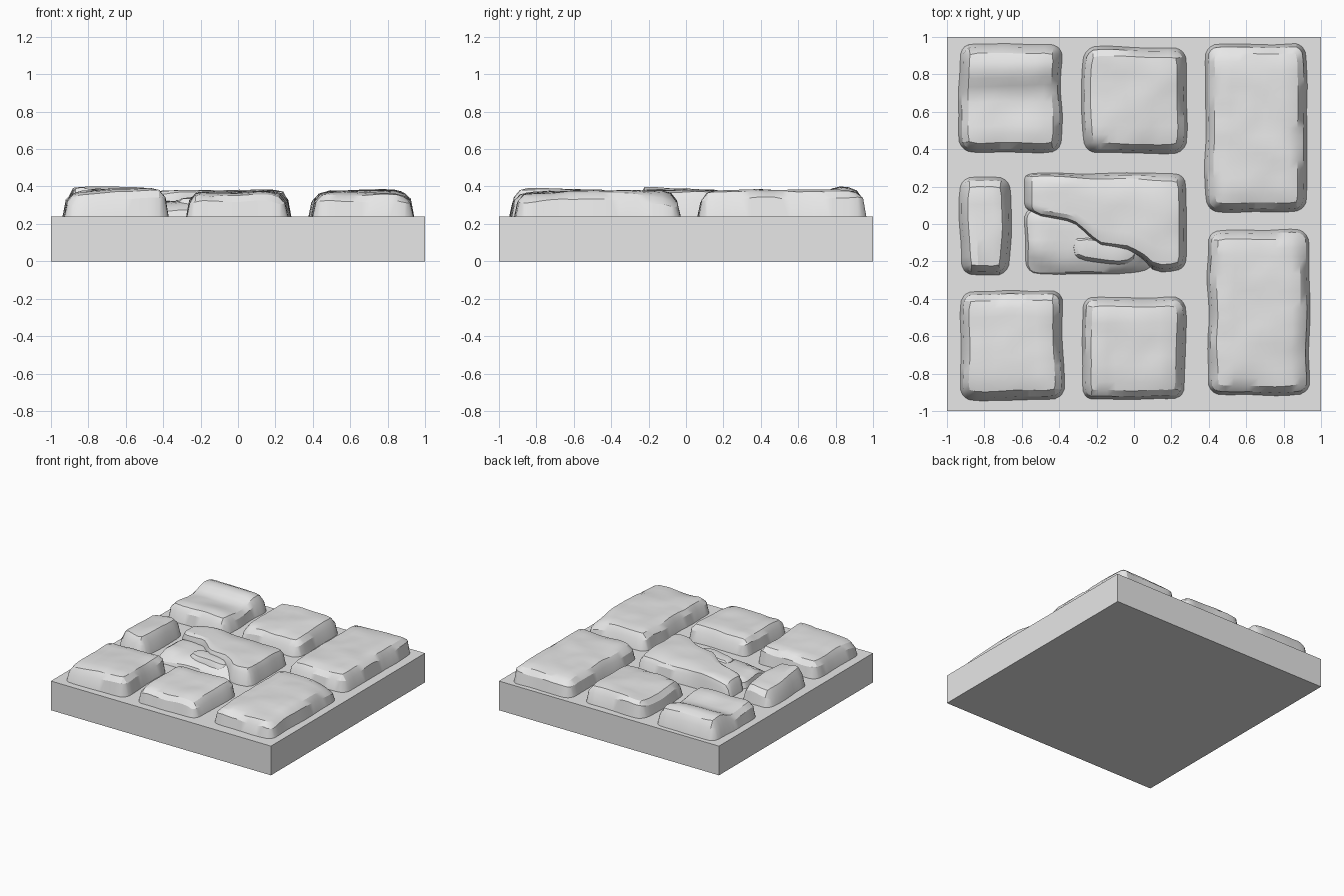
import bpy
import bmesh
import math
import random
from mathutils import Vector, noise

cube = bpy.data.objects.get("Cube")
if cube:
    bpy.data.objects.remove(cube, do_unlink=True)

# One plain stone colour
stone_grey = bpy.data.materials.new("stone_grey")
stone_grey.use_nodes = True
GREY = (0.8, 0.8, 0.8, 1)
stone_grey.diffuse_color = GREY
stone_grey.node_tree.nodes["Principled BSDF"].inputs["Base Color"].default_value = GREY

BASE_TOP = 0.24


def finish(bm, name, smooth=True):
    bmesh.ops.recalc_face_normals(bm, faces=bm.faces)
    mesh = bpy.data.meshes.new(name)
    bm.to_mesh(mesh)
    bm.free()
    mesh.materials.append(stone_grey)
    obj = bpy.data.objects.new(name, mesh)
    bpy.context.collection.objects.link(obj)
    if smooth:
        bpy.ops.object.select_all(action="DESELECT")
        obj.select_set(True)
        bpy.context.view_layer.objects.active = obj
        bpy.ops.object.shade_smooth_by_angle(angle=math.radians(28))
    return obj


def steps(length, insets, pitch=0.045):
    """Grid lines: tight rings at both rims, even spacing between."""
    inner = length - 2 * insets[-1]
    n = max(2, round(inner / pitch))
    middle = [insets[-1] + inner * i / n for i in range(1, n)]
    return insets + middle + [length - d for d in reversed(insets)]


def rounded(p, w, h, r):
    """Pull the corners of a rectangle onto arcs."""
    cx = min(max(p.x, r), w - r)
    cy = min(max(p.y, r), h - r)
    d = p - Vector((cx, cy))
    if abs(d.x) > 1e-6 and abs(d.y) > 1e-6:
        d *= max(abs(d.x), abs(d.y)) / d.length
    return Vector((cx, cy)) + d


def stone(name, x0, x1, y0, y1, top, seed, relief=None, front=None,
          rim=0.055, wobble=0.012, chips=4):
    """A worn block: steep walls, broken bevel and a chiselled top."""
    rng = random.Random(seed)
    w, h = x1 - x0, y1 - y0
    insets = [0.0, 0.022, rim]
    xs, ys = steps(w, insets), steps(h, insets)
    # Sloping cuts knocked off the rim
    cuts = []
    for _ in range(chips):
        a = rng.uniform(0, math.tau)
        cuts.append((math.cos(a), math.sin(a), rng.uniform(0.8, 1.1), rng.uniform(0.05, 0.12)))
    bm = bmesh.new()
    grid = []
    for i, gx in enumerate(xs):
        column = []
        for j, gy in enumerate(ys):
            ring = min(i, j, len(xs) - 1 - i, len(ys) - 1 - j)
            p = rounded(Vector((gx, gy)), w, h, 0.075)
            u, v = 2 * p.x / w - 1, 2 * p.y / h - 1
            x, y = x0 + p.x, y0 + p.y
            if front:
                y = y1 - (y1 - y) * (y1 - front(x)) / h
            n = noise.noise(Vector((x * 5, y * 5, seed * 3.7)))
            m = noise.noise(Vector((x * 5, y * 5, seed * 3.7 + 50)))
            fine = noise.noise(Vector((x * 11, y * 11, seed)))
            z = top + 0.010 * n + 0.005 * fine
            if relief:
                z += relief(u, v)
            for cx, cy, dist, slope in cuts:
                z -= max(0, u * cx + v * cy - dist) * slope
            if ring == 0:
                z = BASE_TOP - 0.03
            elif ring == 1:
                z = BASE_TOP + (z - BASE_TOP) * (0.68 + 0.2 * m)
            elif ring == 2:
                z -= 0.006
            column.append(bm.verts.new((x + wobble * n, y + wobble * m, z)))
        grid.append(column)
    for i in range(len(xs) - 1):
        for j in range(len(ys) - 1):
            bm.faces.new((grid[i][j], grid[i + 1][j], grid[i + 1][j + 1], grid[i][j + 1]))
    return finish(bm, name)


def ramp(t, a, b):
    t = min(max((t - a) / (b - a), 0), 1)
    return t * t * (3 - 2 * t)


# Square base slab
bm = bmesh.new()
bmesh.ops.create_cube(bm, size=1)
for vert in bm.verts:
    vert.co = (vert.co.x * 2, vert.co.y * 2, (vert.co.z + 0.5) * BASE_TOP)
finish(bm, "base_slab", smooth=False)


# Surface relief of the individual blocks
def saddle(u, v):
    return 0.042 * ramp(v, 0.05, 0.5) - 0.02 * ramp(v, 0.55, 1) - 0.01 * ramp(u, 0.2, 1) \
        + 0.018 * ramp(-v, 0.1, 0.7)


def ridged(u, v):
    return 0.014 * abs(math.sin(3.2 * u + 0.7 * v)) - 0.025 * ramp(abs(u), 0.45, 1) - 0.01 * v


def worn_plate(u, v):
    return 0.012 * ramp(u + 0.4 * v, -0.25, -0.05) - 0.012 * ramp(u - v, 0.6, 1.2)


def gentle(u, v):
    return 0.008 * u - 0.014 * ramp(max(abs(u), abs(v)), 0.6, 1)


def front_tilt(u, v):
    return -0.014 * ramp(-v, 0.3, 1) - 0.012 * ramp(abs(u), 0.6, 1)


# Square and long paving blocks
stone("back_right_block", -0.94, -0.38, 0.38, 0.97, 0.353, 1, saddle)
stone("back_middle_block", -0.28, 0.285, 0.375, 0.95, 0.367, 2, worn_plate)
stone("back_left_long_block", 0.375, 0.93, 0.06, 0.965, 0.378, 3, gentle)
stone("front_left_long_block", 0.39, 0.945, -0.92, -0.025, 0.375, 4, front_tilt)
stone("front_right_block", -0.935, -0.375, -0.945, -0.355, 0.382, 5, gentle)
stone("front_middle_block", -0.285, 0.28, -0.945, -0.385, 0.372, 6, front_tilt)
stone("narrow_side_block", -0.935, -0.655, -0.275, 0.255, 0.375, 7, ridged, chips=5)

# Cracked centre block: a high part whose front follows the crack
CRACK = [(-0.61, 0.09), (-0.5, 0.035), (-0.33, 0.0), (-0.26, -0.06), (-0.19, -0.13),
         (-0.03, -0.155), (0.05, -0.2), (0.12, -0.265), (0.3, -0.25)]


def crack_line(x):
    for (xa, ya), (xb, yb) in zip(CRACK, CRACK[1:]):
        if x <= xb:
            return ya + (yb - ya) * (x - xa) / (xb - xa)
    return CRACK[-1][1]


stone("centre_block_high_part", -0.59, 0.285, -0.27, 0.275, 0.378, 8,
      lambda u, v: -0.02 * ramp(-u, 0.3, 1) - 0.012 * ramp(v, 0.3, 1),
      front=crack_line, rim=0.045, wobble=0.008)
# Low broken part in front of the crack and the ledge between
stone("centre_block_low_part", -0.595, 0.12, -0.275, 0.1, 0.325, 9,
      lambda u, v: -0.03 * ramp(-v, 0.1, 1) + 0.012 * u)
stone("centre_block_ledge", -0.34, 0.04, -0.225, -0.05, 0.343, 10,
      lambda u, v: -0.02 * ramp(u, 0, 1), rim=0.04, wobble=0.02)
